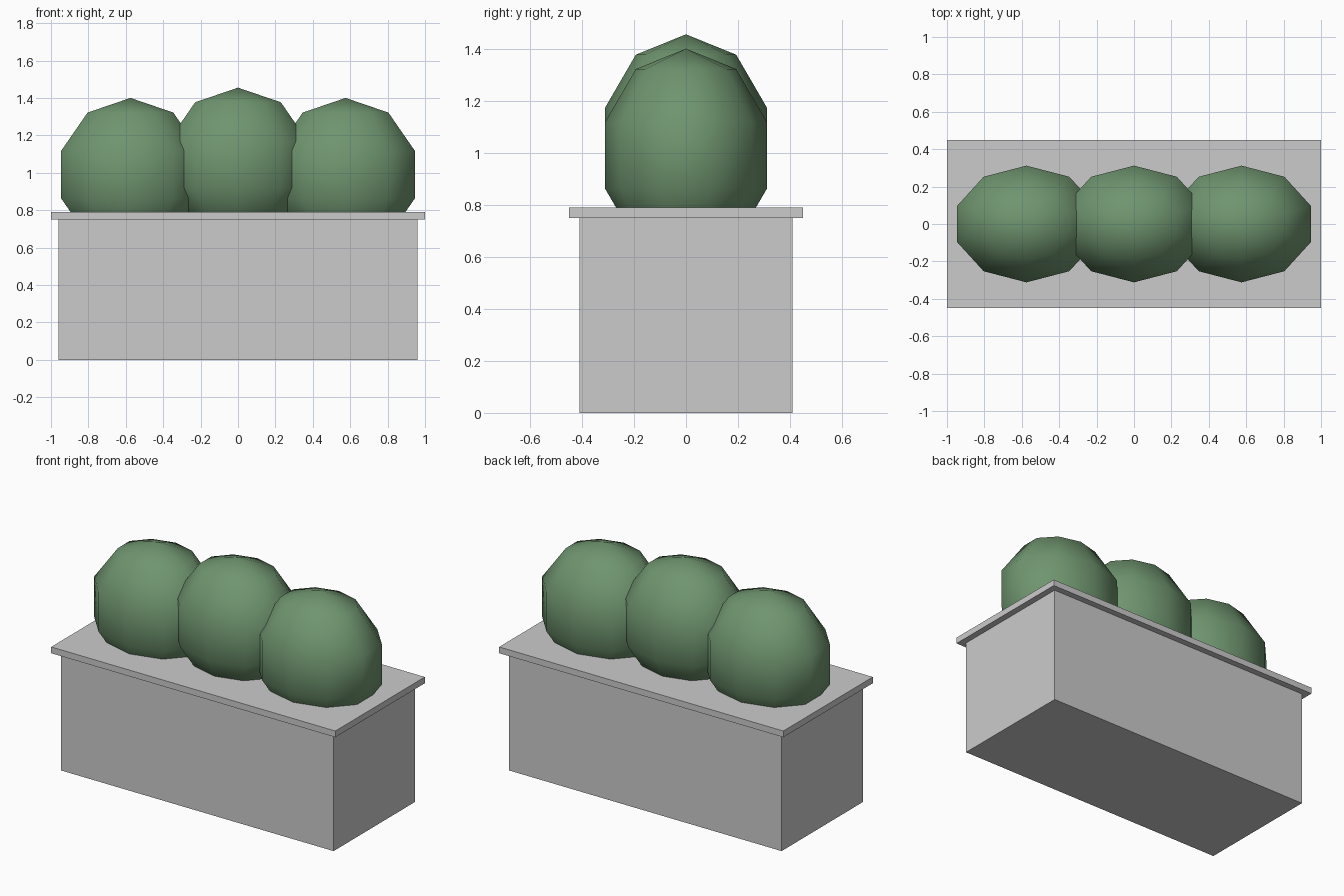
import bpy

if "Cube" in bpy.data.objects:
    bpy.data.objects.remove(bpy.data.objects["Cube"])


def box(name, sx, sy, z0, z1):
    bpy.ops.mesh.primitive_cube_add(size=1, location=(0, 0, (z0 + z1) / 2))
    ob = bpy.context.object
    ob.name = name
    ob.scale = (sx, sy, z1 - z0)
    bpy.ops.object.transform_apply(location=False, rotation=False, scale=True)
    return ob


# Stone planter: body and overhanging rim slab
box("planter_body", 1.92, 0.82, 0, 0.75)
box("planter_rim", 2.0, 0.9, 0.75, 0.79)

# Foliage material
leaf = bpy.data.materials.new("leaf_green")
leaf.diffuse_color = (0.16, 0.30, 0.16, 1)
leaf.use_nodes = True
leaf.node_tree.nodes["Principled BSDF"].inputs["Base Color"].default_value = leaf.diffuse_color


def bush(name, x, z):
    # Low-poly ball, narrowed front to back, its base sunk into the planter
    bpy.ops.mesh.primitive_uv_sphere_add(segments=10, ring_count=5, radius=0.41,
                                         location=(x, 0, z))
    ob = bpy.context.object
    ob.name = name
    ob.scale = (1, 0.8, 1)
    bpy.ops.object.transform_apply(location=False, rotation=False, scale=True)
    bpy.ops.object.shade_smooth()
    ob.data.materials.append(leaf)


# Three bushes, the middle one slightly taller
bush("bush_left", -0.575, 0.99)
bush("bush_middle", 0, 1.045)
bush("bush_right", 0.575, 0.99)
